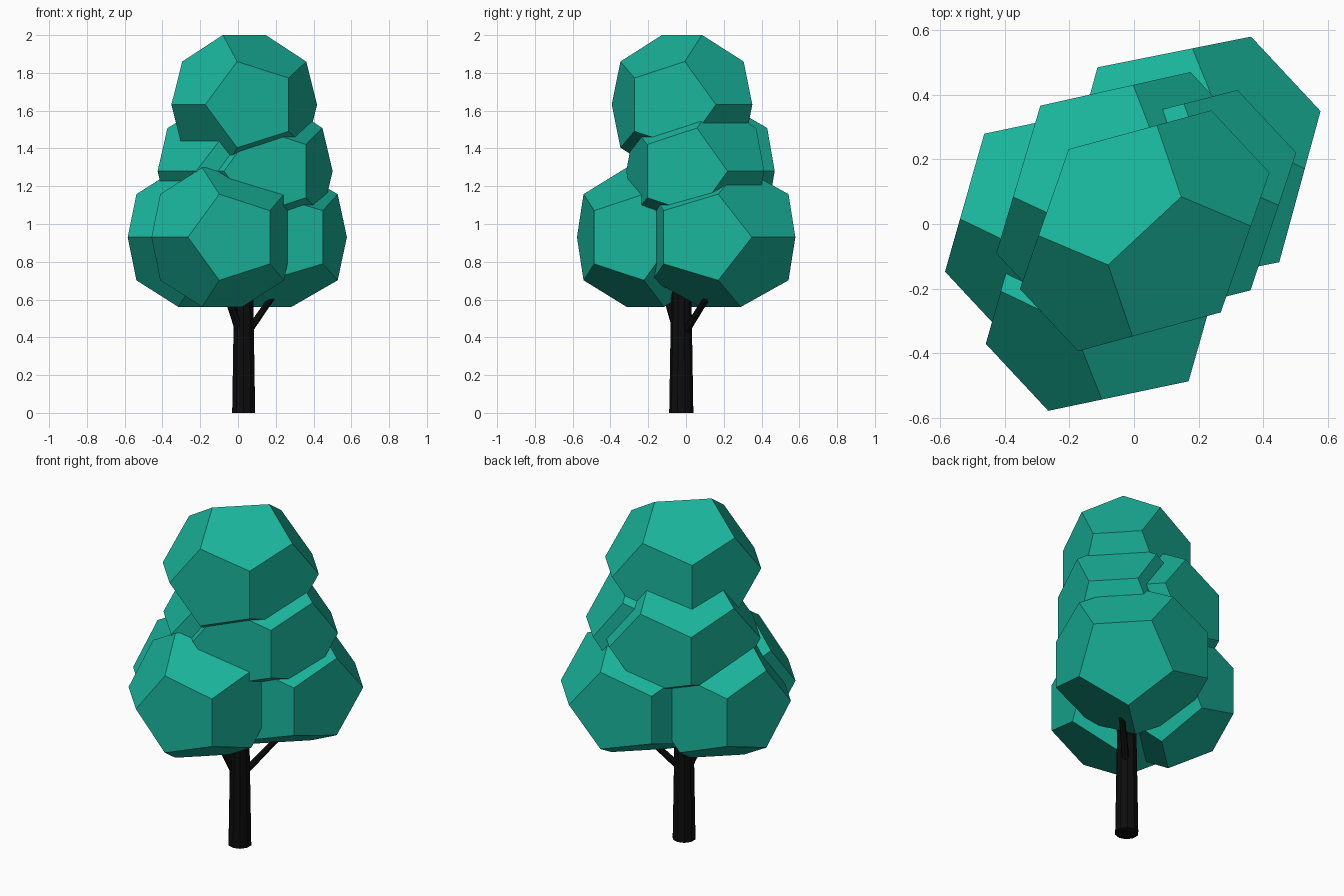
import bpy, bmesh, math
from mathutils import Vector, Matrix

if "Cube" in bpy.data.objects:
    bpy.data.objects.remove(bpy.data.objects["Cube"])

PHI = (1 + 5 ** 0.5) / 2
TURN = math.radians(43)


def material(name, color):
    m = bpy.data.materials.new(name)
    m.diffuse_color = (*color, 1)
    m.use_nodes = True
    m.node_tree.nodes["Principled BSDF"].inputs["Base Color"].default_value = m.diffuse_color
    return m


leaf = material("leaf_teal", (0.01, 0.46, 0.33))
bark = material("bark_black", (0.004, 0.004, 0.004))


def finish(name, bm, mat):
    bmesh.ops.recalc_face_normals(bm, faces=bm.faces)
    me = bpy.data.meshes.new(name)
    bm.to_mesh(me)
    bm.free()
    me.materials.append(mat)
    ob = bpy.data.objects.new(name, me)
    bpy.context.collection.objects.link(ob)
    return ob


def foliage(name, center, scale):
    """Twelve-sided leaf clump whose top edge runs along local x."""
    bm = bmesh.new()
    pts = [(x, y, z) for x in (-1, 1) for y in (-1, 1) for z in (-1, 1)]
    for a in (-1 / PHI, 1 / PHI):
        for b in (-PHI, PHI):
            pts += [(a, 0, b), (b, a, 0), (0, b, a)]
    for p in pts:
        bm.verts.new(p)
    bmesh.ops.convex_hull(bm, input=bm.verts)
    bmesh.ops.dissolve_limit(bm, angle_limit=0.05, verts=bm.verts, edges=bm.edges)
    bm.transform(Matrix.Translation(center) @ Matrix.Rotation(TURN, 4, 'Z')
                 @ Matrix.Diagonal((*scale, 1)))
    finish(name, bm, leaf)


def limb(name, start, end, r1, r2, sides):
    """Tapered round limb between two points."""
    a, b = Vector(start), Vector(end)
    d = b - a
    bm = bmesh.new()
    bmesh.ops.create_cone(bm, cap_ends=True, segments=sides, radius1=r1,
                          radius2=r2, depth=d.length)
    bm.transform(Matrix.Translation((a + b) / 2)
                 @ d.to_track_quat('Z', 'Y').to_matrix().to_4x4())
    finish(name, bm, bark)


# Leaf clumps: three low, two in the middle, one on top
H = 0.228
foliage("foliage_low_back", (0.168, 0.183, 0.93), (0.2545, 0.2545, H))
foliage("foliage_low_front", (-0.084, -0.215, 0.93), (0.2345, 0.229, H))
foliage("foliage_low_left", (-0.21, 0.008, 0.93), (0.2345, 0.229, H))
foliage("foliage_middle_left", (-0.024, 0.081, 1.28), (0.2536, 0.2405, H))
foliage("foliage_middle_right", (0.123, 0.049, 1.28), (0.243, 0.2146, H))
foliage("foliage_top", (0.033, -0.021, 1.632), (0.25, 0.213, H))

# Trunk and two branches reaching into the leaves
limb("trunk", (0.03, -0.025, 0), (0.03, -0.025, 0.85), 0.064, 0.05, 10)
limb("branch_right", (0.04, -0.015, 0.41), (0.2, 0.13, 0.64), 0.02, 0.016, 8)
limb("branch_left", (0.015, -0.04, 0.42), (-0.07, -0.115, 0.66), 0.025, 0.018, 8)
